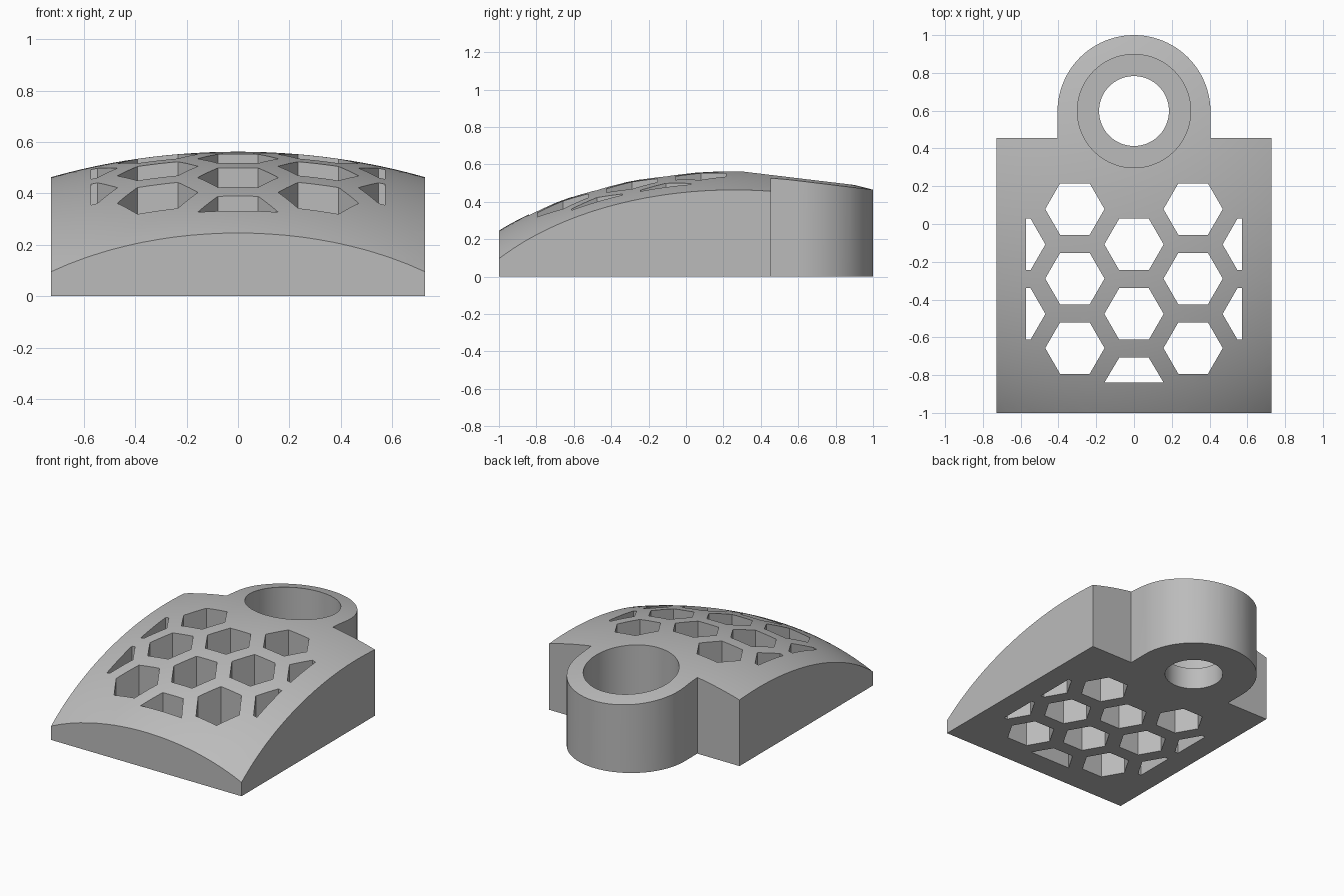
import bpy
import bmesh
from math import sin, cos, pi
from mathutils import Matrix

cube = bpy.data.objects.get("Cube")
if cube:
    bpy.data.objects.remove(cube, do_unlink=True)

HALF_W, FRONT, BACK = 0.727, -1.0, 0.455
LUG_Y, LUG_R = 0.595, 0.405
HEX_R, COL, ROW = 0.157, 0.313, 0.368

grey = bpy.data.materials.new("light_grey")
grey.use_nodes = True
colour = (0.5, 0.5, 0.5, 1)
grey.diffuse_color = colour
grey.node_tree.nodes["Principled BSDF"].inputs["Base Color"].default_value = colour


def finish(name, bm):
    bmesh.ops.recalc_face_normals(bm, faces=bm.faces)
    mesh = bpy.data.meshes.new(name)
    bm.to_mesh(mesh)
    bm.free()
    mesh.materials.append(grey)
    obj = bpy.data.objects.new(name, mesh)
    bpy.context.collection.objects.link(obj)
    return obj


def add_prism(bm, outline, z0, z1):
    base = bm.faces.new([bm.verts.new((x, y, z0)) for x, y in outline])
    top = bmesh.ops.extrude_face_region(bm, geom=[base])["geom"]
    verts = [v for v in top if isinstance(v, bmesh.types.BMVert)]
    bmesh.ops.translate(bm, verts=verts, vec=(0, 0, z1 - z0))


def ring(x, y, r, n):
    return [(x + r * cos(2 * pi * i / n), y + r * sin(2 * pi * i / n)) for i in range(n)]


def combine(target, cutter, operation):
    # Bake one boolean and discard its cutter
    mod = target.modifiers.new("cut", 'BOOLEAN')
    mod.operation, mod.solver, mod.object = operation, 'EXACT', cutter
    graph = bpy.context.evaluated_depsgraph_get()
    mesh = bpy.data.meshes.new_from_object(target.evaluated_get(graph))
    target.modifiers.clear()
    target.data = mesh
    bpy.data.objects.remove(cutter, do_unlink=True)


# Body plan: square plate with a rounded lug at the back
arc = [(LUG_R * cos(pi * i / 48), LUG_Y + LUG_R * sin(pi * i / 48)) for i in range(49)]
plan = [(-HALF_W, FRONT), (HALF_W, FRONT), (HALF_W, BACK), (LUG_R, BACK)]
plan += arc + [(-LUG_R, BACK), (-HALF_W, BACK)]
bm = bmesh.new()
add_prism(bm, plan, 0, 1)
body = finish("domed_body", bm)

# Flattened dome trims the top
bm = bmesh.new()
bmesh.ops.create_uvsphere(
    bm, u_segments=128, v_segments=96, radius=1,
    matrix=Matrix.Translation((0, 0.257, -0.4875)) @ Matrix.Diagonal((1.715, 1.757, 1.05, 1)))
combine(body, finish("dome_cutter", bm), 'INTERSECT')

# Stepped bore through the lug
for radius, floor in ((0.30, 0.15), (0.185, -0.2)):
    bm = bmesh.new()
    add_prism(bm, ring(0, LUG_Y + 0.003, radius, 96), floor, 1)
    combine(body, finish("bore_cutter", bm), 'DIFFERENCE')

# Honeycomb vents, clamped to the margin at the front and sides
bm = bmesh.new()
for col in range(-2, 3):
    first = 0.079 if col % 2 else -0.108
    for row in range(2 if abs(col) == 2 else 3):
        points = ring(col * COL, first - row * ROW, HEX_R, 6)
        clipped = []
        for x, y in points:
            p = (max(-0.573, min(0.573, x)), max(-0.84, y))
            if abs(x) > 0.7:  # outer corner collapses onto the margin
                continue
            if p not in clipped:
                clipped.append(p)
        if abs(col) == 2:
            # Keep the inner flats, closing straight along the margin
            side = 1 if col > 0 else -1
            cy, h = first - row * ROW, HEX_R * sin(pi / 3)
            inner = side * (2 * COL - HEX_R / 2)
            clipped = [(side * 0.573, cy + h), (inner, cy + h),
                       (side * (2 * COL - HEX_R), cy),
                       (inner, cy - h), (side * 0.573, cy - h)]
        elif first - row * ROW < -0.8:
            # Half vent on the front margin
            cy, h = first - row * ROW, HEX_R * sin(pi / 3)
            clipped = [(HEX_R, -0.84), (HEX_R / 2, cy + h),
                       (-HEX_R / 2, cy + h), (-HEX_R, -0.84)]
        add_prism(bm, clipped, -0.2, 1)
combine(body, finish("vent_cutter", bm), 'DIFFERENCE')

# Smooth curved faces, crisp edges
bpy.ops.object.select_all(action='DESELECT')
body.select_set(True)
bpy.context.view_layer.objects.active = body
bpy.ops.object.shade_smooth_by_angle(angle=pi / 9)
